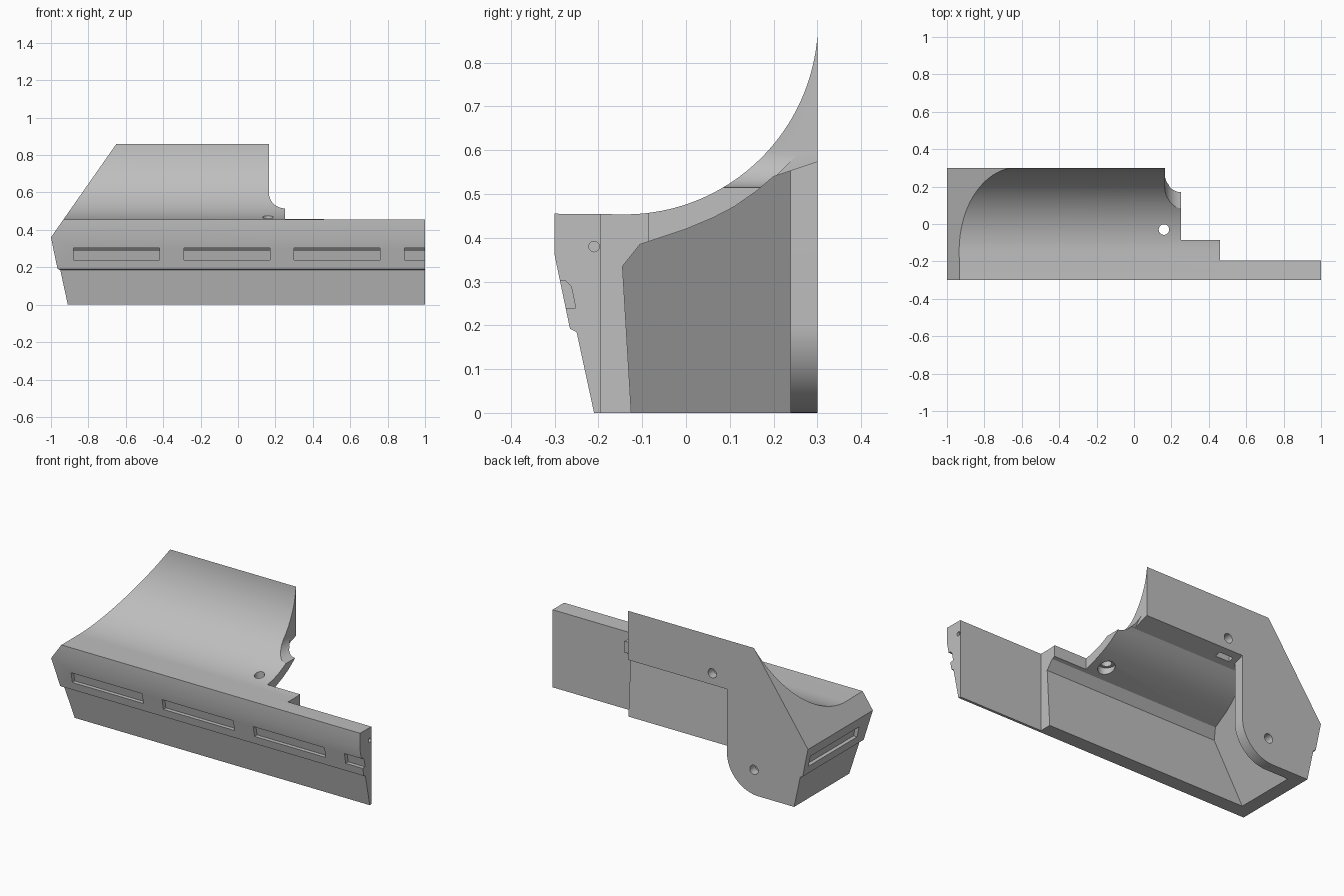
import bpy, bmesh, math
from mathutils import Matrix

old = bpy.data.objects.get("Cube")
if old:
    bpy.data.objects.remove(old, do_unlink=True)

grey = bpy.data.materials.new("light_grey")
grey.use_nodes = True
colour = (0.52, 0.52, 0.52, 1)
grey.diffuse_color = colour
grey.node_tree.nodes["Principled BSDF"].inputs["Base Color"].default_value = colour


def make(name, bm):
    bmesh.ops.recalc_face_normals(bm, faces=bm.faces)
    mesh = bpy.data.meshes.new(name)
    bm.to_mesh(mesh)
    bm.free()
    mesh.materials.append(grey)
    obj = bpy.data.objects.new(name, mesh)
    bpy.context.collection.objects.link(obj)
    return obj


def prism(name, points, start, end, axis="x", skew=0):
    """Extrude a profile: (y, z) points along x, or (x, z) points along y."""
    bm = bmesh.new()
    rings = []
    for t, lean in ((start, skew), (end, 0)):
        rings.append([bm.verts.new((t + lean * z, a, z) if axis == "x" else (a, t, z))
                      for a, z in points])
    for ring in rings:
        bm.faces.new(ring)
    n = len(points)
    for i in range(n):
        j = (i + 1) % n
        bm.faces.new((rings[0][i], rings[0][j], rings[1][j], rings[1][i]))
    return make(name, bm)


def arc(cx, cz, r, a0, a1, n):
    angles = [math.radians(a0 + (a1 - a0) * i / n) for i in range(n + 1)]
    return [(cx + r * math.cos(a), cz + r * math.sin(a)) for a in angles]


def rect(a0, z0, a1, z1):
    return [(a0, z0), (a1, z0), (a1, z1), (a0, z1)]


def drill(centre, r, depth, axis):
    bm = bmesh.new()
    turn = {"x": Matrix.Rotation(math.pi / 2, 4, "Y"),
            "y": Matrix.Rotation(math.pi / 2, 4, "X"), "z": Matrix()}[axis]
    bmesh.ops.create_cone(bm, cap_ends=True, segments=32, radius1=r, radius2=r,
                          depth=depth, matrix=Matrix.Translation(centre) @ turn)
    return make("drill", bm)


def cut(cutter):
    mod = body.modifiers.new("cut", "BOOLEAN")
    mod.operation, mod.solver, mod.object = "DIFFERENCE", "EXACT", cutter
    bpy.context.view_layer.objects.active = body
    bpy.ops.object.modifier_apply(modifier=mod.name)
    bpy.data.objects.remove(cutter, do_unlink=True)


# Solid body: stepped front wall, flat ledge and swept roof
wall = [(-0.21, 0), (-0.25, 0.185), (-0.265, 0.192), (-0.3, 0.36)]
sweep = arc(-0.14, 0.895, 0.4415, -90, -4.5, 40)
body = prism("curved_panel_body", wall + [(-0.3, 0.455)] + sweep + [(0.3, 0)], -1.1, 1)

# Left end repeats the wall slope, then leans back up to the roof
end = [(a - 0.7, z) for a, z in wall]
cut(prism("end_cut", [(-1.3, -0.1), (-0.889, -0.1)] + end + [(-0.58, 0.96), (-1.3, 0.96)],
          -0.5, 0.5, "y"))

# Hollow underside with a sloping end, and the open back
under = [(-0.119, -0.1), (-0.145, 0.335), (-0.105, 0.385), (0, 0.42), (0.06, 0.445),
         (0.11, 0.471), (0.16, 0.506), (0.2, 0.54), (0.239, 0.5529), (0.239, -0.1)]
cut(prism("hollow", under, -0.83, 0.6, skew=0.51))
cut(prism("back_opening", [(0.21, -0.12), (0.21, 0.5433), (0.33, 0.583), (0.33, -0.12)],
          -0.475, 0.7))

# Stepped right end
cut(prism("thin_step", rect(-0.195, -0.2, 0.6, 1.2), 0.46, 1.2))
cut(prism("middle_step", rect(-0.085, -0.21, 0.61, 1.21), 0.25, 0.9))
cut(prism("roof_notch", arc(0.25, 0.6, 0.085, 180, 270, 16)
          + [(0.4, 0.515), (0.4, 1), (0.165, 1)], -0.05, 0.5, "y"))
cut(prism("notch_bevel", [(0.17, 0.505), (0.35, 0.685), (0.35, 0.505)], 0.1655, 0.4))

# Rounded lower corner of the back plate
cut(prism("plate_corner", arc(-0.68, 0.205, 0.205, -89, 0, 20)
          + [(-0.4, 0.205), (-0.4, -0.1), (-0.676, -0.1)], 0.23, 0.4, "y"))

# Recessed slots along the wall and on the left end
slot = [(-0.33, 0.24), (-0.252, 0.24), (-0.262, 0.288), (-0.275, 0.302), (-0.33, 0.302)]
for x0, x1 in ((-0.88, -0.42), (-0.29, 0.17), (0.3, 0.76), (0.89, 1.1)):
    cut(prism("slot", slot, x0, x1))
cut(prism("end_slot", [(a - 0.7, z) for a, z in slot], -0.19, 0.26, "y"))
cut(prism("peg_slot", rect(0.235, 0.5, 0.265, 0.61), -0.44, -0.35))

# Screw and pin holes
cut(drill((0.16, -0.03, 0.45), 0.028, 0.4, "z"))
cut(drill((0.16, -0.03, 0.4), 0.045, 0.07, "z"))
cut(drill((-0.38, 0.3, 0.64), 0.027, 0.1, "y"))
cut(drill((-0.65, 0.3, 0.147), 0.027, 0.1, "y"))
cut(drill((1, -0.21, 0.38), 0.012, 0.1, "x"))

# Smooth the curved surfaces and keep the edges crisp
bpy.ops.object.select_all(action="DESELECT")
body.select_set(True)
bpy.context.view_layer.objects.active = body
bpy.ops.object.shade_smooth_by_angle(angle=math.radians(15))
